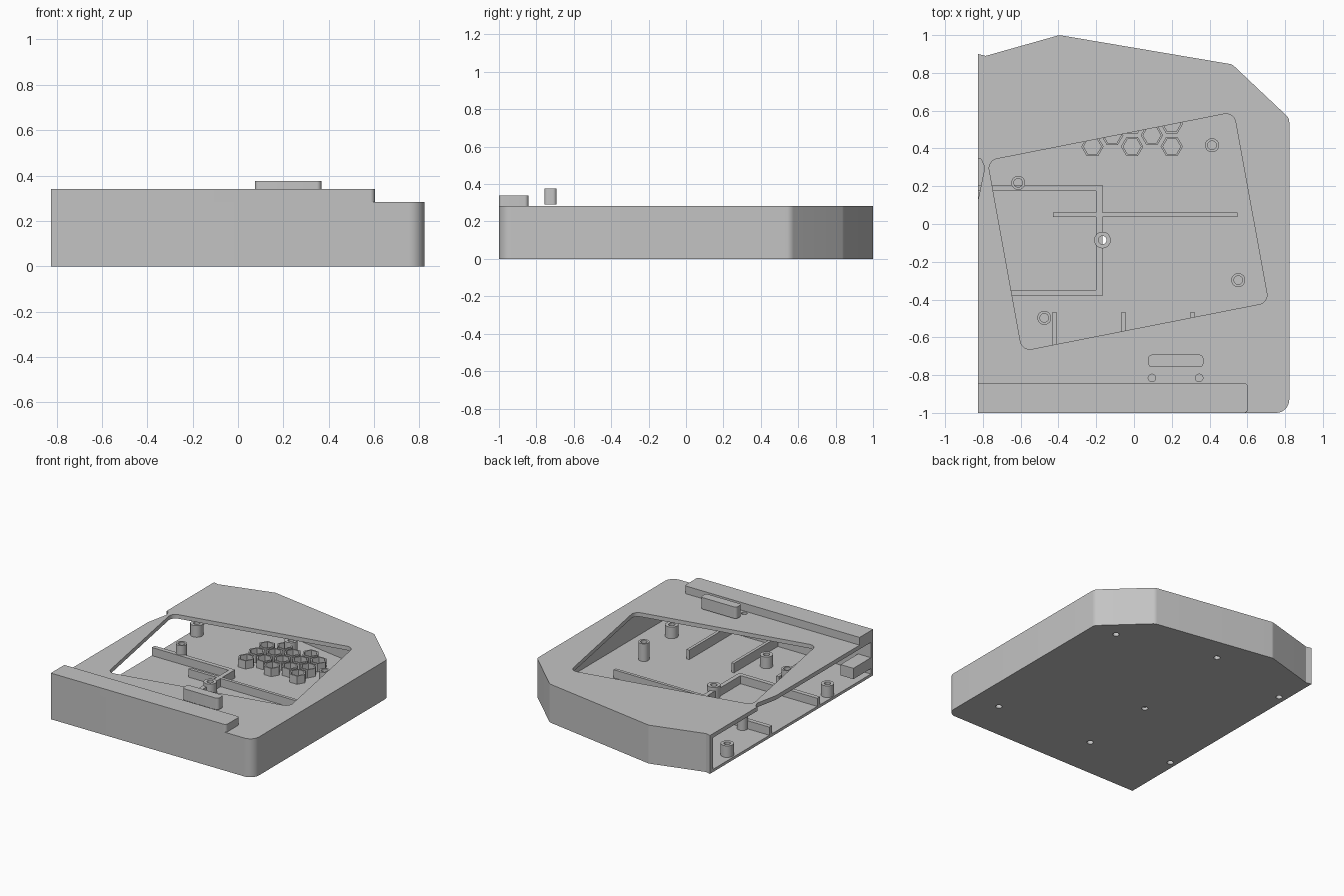
import bpy, bmesh, math
from mathutils import Vector

cube = bpy.data.objects.get("Cube")
if cube:
    bpy.data.objects.remove(cube, do_unlink=True)

grey = bpy.data.materials.new("plain grey")
grey.use_nodes = True
grey.diffuse_color = (0.55, 0.55, 0.55, 1)
grey.node_tree.nodes["Principled BSDF"].inputs["Base Color"].default_value = (0.55, 0.55, 0.55, 1)

FLOOR, LID, TOP, LEFT = 0.02, 0.253, 0.283, -0.825


def rounded(points, steps=8):
    """Turn (x, y, radius) corners into an outline with arcs."""
    out = []
    for i, (x, y, r) in enumerate(points):
        p = Vector((x, y))
        if not r:
            out.append(p)
            continue
        a = (Vector(points[i - 1][:2]) - p).normalized()
        b = (Vector(points[(i + 1) % len(points)][:2]) - p).normalized()
        half = a.angle(b) / 2
        centre = p + (a + b).normalized() * (r / math.sin(half))
        start = p + a * (r / math.tan(half)) - centre
        end = p + b * (r / math.tan(half)) - centre
        sweep = math.pi - 2 * half
        for k in range(steps + 1):
            t = k / steps
            out.append(centre + (start * math.sin((1 - t) * sweep)
                                 + end * math.sin(t * sweep)) / math.sin(sweep))
    return out


def circle(x, y, r, n=24):
    return [Vector((x + r * math.cos(math.tau * k / n), y + r * math.sin(math.tau * k / n)))
            for k in range(n)]


def finish(name, bm):
    bmesh.ops.recalc_face_normals(bm, faces=bm.faces)
    mesh = bpy.data.meshes.new(name)
    bm.to_mesh(mesh)
    bm.free()
    mesh.materials.append(grey)
    obj = bpy.data.objects.new(name, mesh)
    bpy.context.collection.objects.link(obj)
    return obj


def prism(name, outline, z0, z1):
    bm = bmesh.new()
    base = bm.faces.new([bm.verts.new((p.x, p.y, z0)) for p in outline])
    top = bmesh.ops.extrude_face_region(bm, geom=[base])["geom"]
    bmesh.ops.translate(bm, vec=(0, 0, z1 - z0),
                        verts=[v for v in top if isinstance(v, bmesh.types.BMVert)])
    return finish(name, bm)


def box(name, x0, x1, y0, y1, z0, z1, r=0):
    return prism(name, rounded([(x0, y0, r), (x1, y0, r), (x1, y1, r), (x0, y1, r)]), z0, z1)


def tube(name, x, y, outer, inner, z0, z1, n=24):
    bm = bmesh.new()
    rings = [[bm.verts.new((p.x, p.y, z)) for p in circle(x, y, r, n)]
             for r, z in ((outer, z0), (outer, z1), (inner, z1), (inner, z0))]
    for i in range(4):
        a, b = rings[i], rings[(i + 1) % 4]
        for k in range(n):
            bm.faces.new((a[k], a[(k + 1) % n], b[(k + 1) % n], b[k]))
    return finish(name, bm)


def smooth(obj):
    bpy.ops.object.select_all(action="DESELECT")
    obj.select_set(True)
    bpy.context.view_layer.objects.active = obj
    bpy.ops.object.shade_smooth_by_angle(angle=math.radians(25))


def cut(target, cutter):
    cutter.hide_render = True
    mod = target.modifiers.new("cut", "BOOLEAN")
    mod.operation, mod.solver, mod.object = "DIFFERENCE", "EXACT", cutter
    bpy.context.view_layer.objects.active = target
    bpy.ops.object.modifier_apply(modifier=mod.name)
    bpy.data.objects.remove(cutter, do_unlink=True)


# Hollow case, open on its -x side
case = prism("case", rounded([
    (LEFT, 0.9, 0), (-0.785, 0.89, 0), (-0.395, 1.0, 0.04), (0.52, 0.845, 0.05),
    (0.822, 0.56, 0.05), (0.822, -1, 0.07), (LEFT, -1, 0)]), 0, TOP)
cut(case, prism("cavity", rounded([
    (-0.9, 0.87, 0), (-0.785, 0.863, 0), (-0.395, 0.974, 0.02), (0.508, 0.82, 0.03),
    (0.797, 0.548, 0.03), (0.797, -0.975, 0.045), (-0.9, -0.975, 0)]), FLOOR, LID))

# Tilted window, side notch and small round holes in the lid
cut(case, prism("window", rounded([
    (-0.775, 0.335, 0.05), (0.528, 0.592, 0.05), (0.712, -0.415, 0.05),
    (-0.592, -0.672, 0.05)]), 0.2, 0.32))
cut(case, prism("notch", rounded([
    (-0.9, 0.35, 0), (-0.81, 0.345, 0), (-0.79, 0.3, 0.02), (-0.825, 0.13, 0),
    (-0.9, 0.13, 0)], 4), 0.2, 0.32))
for x in (0.095, 0.345):
    cut(case, prism("lamp_hole", circle(x, -0.815, 0.02), 0.2, 0.32))

# Screw bosses with holes through the floor
screws = [(0.63, 0.56), (-0.1, 0.76), (-0.77, 0.62), (0.61, -0.705),
          (-0.18, -0.68), (-0.775, -0.54), (-0.167, -0.085)]
for x, y in screws:
    cut(case, prism("screw_hole", circle(x, y, 0.022), -0.1, 0.1))
    smooth(tube("screw_boss", x, y, 0.044, 0.022, FLOOR, 0.105))
smooth(case)

# Taller standoffs at the corners of the tilted board
for x, y in [(-0.613, 0.218), (0.413, 0.417), (0.552, -0.297), (-0.475, -0.497)]:
    smooth(tube("board_standoff", x, y, 0.037, 0.023, FLOOR, 0.15))

# Floor ribs
RIB = 0.08
box("back_rib", LEFT, -0.168, 0.175, 0.207, FLOOR, RIB)
box("front_rib", LEFT, -0.168, -0.382, -0.35, FLOOR, RIB)
box("cross_rib", -0.2, -0.168, -0.35, 0.175, FLOOR, RIB)
box("long_rib", -0.43, 0.547, 0.037, 0.06, FLOOR, RIB)
for x in (-0.42, -0.055, 0.31):
    box("short_rib", x - 0.011, x + 0.011, -0.98, -0.465, FLOOR, 0.09)
box("inner_block", LEFT, -0.72, -0.98, -0.77, 0.06, 0.14)

# Honeycomb of hexagonal cups
for col in range(5):
    for row in range(3):
        tube("hex_cup", -0.22 + col * 0.105, 0.41 + row * 0.12 + (col % 2) * 0.06,
             0.059, 0.047, FLOOR, 0.08, 6)

# Raised front ridge and floating button
smooth(prism("front_ridge", rounded([
    (LEFT, -1, 0), (0.603, -1, 0.02), (0.603, -0.843, 0.02), (LEFT, -0.843, 0)]), TOP, 0.34))
smooth(box("button", 0.075, 0.367, -0.757, -0.692, 0.292, 0.377, 0.02))
